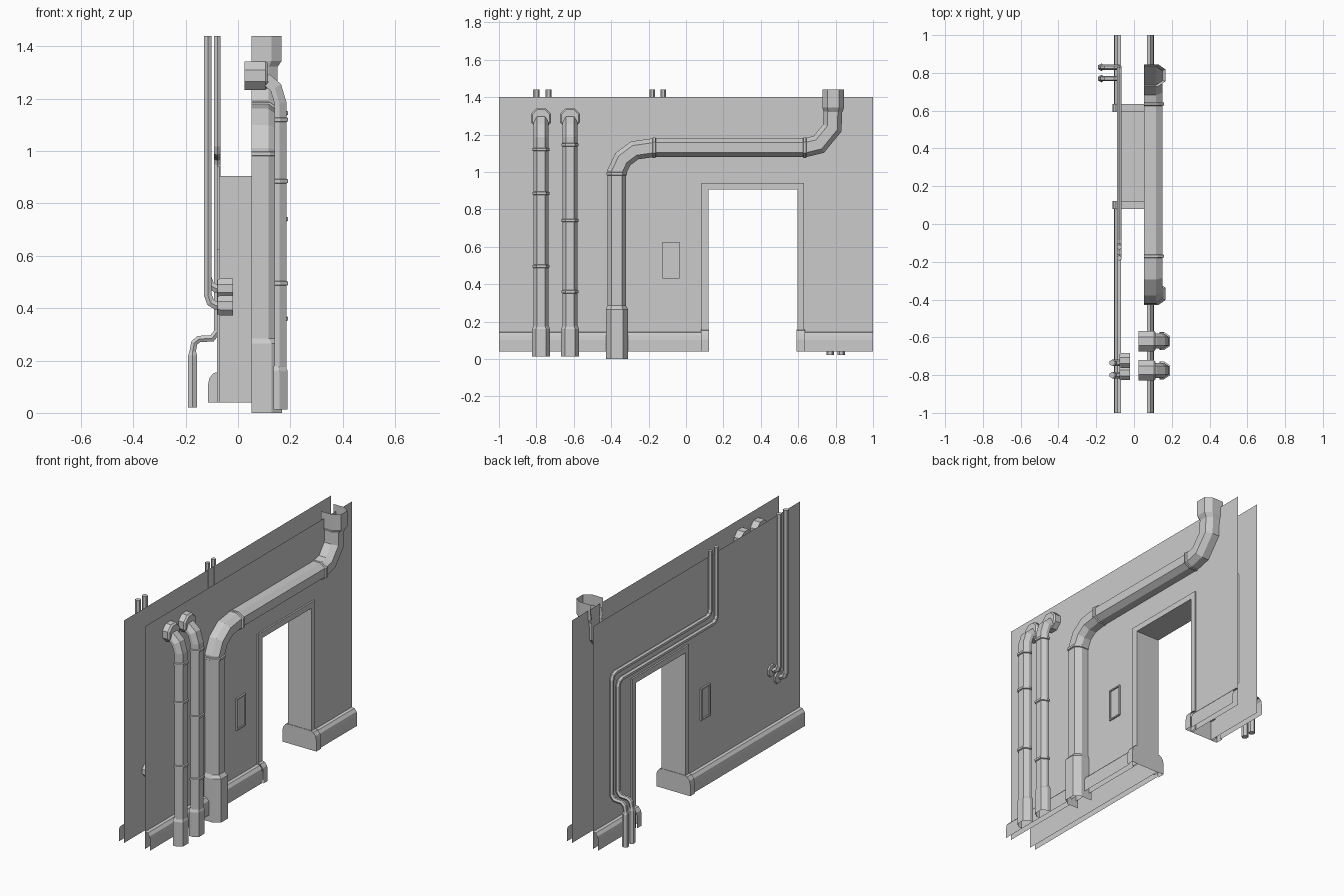
import bpy, bmesh, math
from mathutils import Vector as V

if "Cube" in bpy.data.objects:
    bpy.data.objects.remove(bpy.data.objects["Cube"])

X, Y, Z = V((1, 0, 0)), V((0, 1, 0)), V((0, 0, 1))


def finish(name, bm):
    me = bpy.data.meshes.new(name)
    bm.to_mesh(me)
    bm.free()
    ob = bpy.data.objects.new(name, me)
    bpy.context.collection.objects.link(ob)
    return ob


def sweep(name, path, prof, u, v, closed=False, scales=None, caps=()):
    """Mitred sweep: each ring is the last one slid along the path to the bisecting plane."""
    path = [V(p) for p in path]
    scales = scales or [1] * len(path)
    ring = [path[0] + u * a + v * b for a, b in prof]
    rings = [ring]
    for i in range(1, len(path)):
        d = (path[i] - path[i - 1]).normalized()
        nxt = (path[i + 1] - path[i]).normalized() if i + 1 < len(path) else d
        n = (d + nxt).normalized()
        ring = [p + d * ((path[i] - p).dot(n) / d.dot(n)) for p in ring]
        rings.append(ring)
    bm = bmesh.new()
    vs = [[bm.verts.new(c + (p - c) * s) for p in r] for r, c, s in zip(rings, path, scales)]
    k = len(prof)
    mid = sum((w.co for w in vs[0] + vs[1]), V()) / (2 * k)
    score = 0
    for i in range(len(vs) - 1):
        for j in range(k if closed else k - 1):
            q = (j + 1) % k
            f = bm.faces.new((vs[i][j], vs[i][q], vs[i + 1][q], vs[i + 1][j]))
            if i == 0:
                f.normal_update()
                score += f.normal.dot(f.calc_center_median() - mid) * f.calc_area()
    for c in caps:
        bm.faces.new(vs[c] if c else vs[c][::-1])
    if score < 0:
        bmesh.ops.reverse_faces(bm, faces=bm.faces[:])
    return finish(name, bm)


def collar(name, p, d, prof, u, v, k, h=.009):
    p = V(p)
    sweep(name, [p + d * t for t in (-h, -h * .7, h * .7, h)], prof, u, v, scales=[1, k, k, 1])


def octagon_disc(name, x0, x1, y, z, r):
    pts = [(r * math.cos(math.pi * (i + .5) / 4), r * math.sin(math.pi * (i + .5) / 4)) for i in range(8)]
    e = .01 if x1 > x0 else -.01
    sweep(name, [(x0, y, z), (x1 - e, y, z), (x1, y, z)], pts, Y, Z, True, [1, 1, .85], (0, -1))


# Wall sheets with doorway
D0, D1, DZ, W = .12, .595, .905, .07
outline = [(-1, .04), (D0, .04), (D0, DZ), (D1, DZ), (D1, .04), (1, .04), (1, 1.4), (-1, 1.4)]
for s, side in ((1, "right"), (-1, "left")):
    bm = bmesh.new()
    bm.faces.new([bm.verts.new((s * W, y, z)) for y, z in outline[::s]])
    finish("wall_" + side, bm)

    # Skirting
    skirt = [(s * a, b) for a, b in ((.106, .04), (.106, .1), (.102, .125), (.088, .142), (W, .145))]
    for y0, y1, end in ((-1, .085, "long"), (.632, 1, "short")):
        sweep(f"skirting_{side}_{end}", [(0, y0, 0), (0, y1, 0)], skirt, X, Z)

    # Door trim
    sweep("door_trim_" + side, [(s * W, D0, .04), (s * W, D0, DZ), (s * W, D1, DZ), (s * W, D1, .04)],
          [(0, 0), (0, .01), (.036, .01), (.036, 0)], -Y, X * s)

    # Recessed wall panel
    bm = bmesh.new()
    loop = [(-.125, .43), (-.035, .43), (-.035, .625), (-.125, .625)]
    base = [bm.verts.new((s * W, y, z)) for y, z in loop[::s]]
    f = bm.faces.new(base)
    top = bmesh.ops.extrude_discrete_faces(bm, faces=[f])["faces"][0]
    bmesh.ops.delete(bm, geom=[w for w in bm.verts if w not in top.verts], context='VERTS')
    for t in top.verts:
        t.co.x = s * .08
    outer = [w for w in top.verts]
    feet = [bm.verts.new((s * W, w.co.y, w.co.z)) for w in outer]
    for i in range(4):
        j = (i + 1) % 4
        bm.faces.new((outer[i], feet[i], feet[j], outer[j]))
    bmesh.ops.inset_region(bm, faces=[top], thickness=.011)
    bmesh.ops.inset_region(bm, faces=[top], thickness=.001, depth=-.007)
    finish("wall_panel_" + side, bm)

# Doorway reveal
sweep("door_reveal", [(0, D0, .04), (0, D0, DZ), (0, D1, DZ), (0, D1, .04)], [(0, -W), (0, W)], Y, X)

# Skirting end caps at the doorway
half = [(.115, .04), (.115, .105), (.11, .132), (.094, .152), (W, .157)]
cap = half + [(-a, b) for a, b in half[::-1]]
sweep("skirting_cap_a", [(0, .08, 0), (0, .123, 0)], cap, X, Z, caps=(-1,))
sweep("skirting_cap_b", [(0, .636, 0), (0, .592, 0)], cap, X, Z, caps=(-1,))

# Big duct, open towards the wall
duct = [(-.05, 0), (-.05, .065), (-.027, .098), (.027, .098), (.05, .065), (.05, 0)]
dx = .052
route = [(-.37, .2), (-.37, 1.0), (-.338, 1.068), (-.275, 1.115), (-.17, 1.13),
         (.64, 1.13), (.71, 1.147), (.782, 1.235), (.787, 1.38)]
sweep("duct", [(dx, y, z) for y, z in route], duct, Y, X)
sweep("duct_foot", [(dx, -.37, z) for z in (0, .265, .285)], duct, Y, X, scales=[1.18, 1.18, 1])
sweep("duct_head", [(dx, .787, z) for z in (1.44, 1.345, 1.32)], duct, Y, X, scales=[1.17, 1.17, 1])
collar("duct_collar_low", (dx, -.37, .99), Z, duct, Y, X, 1.08)
for y in (-.17, .635):
    collar("duct_collar", (dx, y, 1.13), Y, duct, Z, X, 1.1)

# Two vertical pipes with elbows into wall flanges
pipe = [(-.04, 0), (-.04, .018), (-.022, .045), (.022, .045), (.04, .018), (.04, 0)]
px = .14
for y, rings in ((-.775, (1.12, .885, .495)), (-.62, (1.145, .74, .36))):
    sweep("pipe", [(px, y, .1), (px, y, 1.18), (.125, y, 1.23), (.1, y, 1.252), (.06, y, 1.258)], pipe, Y, X)
    sweep("pipe_foot", [(px - .004, y, z) for z in (.012, .16, .18)], pipe, Y, X, scales=[1.2, 1.2, 1])
    octagon_disc("pipe_flange", .025, .115, y, 1.288, .059)
    for z in rings:
        collar("pipe_collar", (px, y, z), Z, pipe, Y, X, 1.15)


def hexagon(r):
    return [(r * math.cos(math.pi * i / 3), r * math.sin(math.pi * i / 3)) for i in range(6)]


# Conduit pair over the doorway on the left face
cx, b = -.079, .035
for ya, zh, yb, drop in ((-.18, .985, .77, .285), (-.122, 1.045, .83, .285)):
    sweep("conduit", [(cx, ya, 1.44), (cx, ya, zh + b), (cx, ya + .01, zh + .01), (cx, ya + b, zh),
                      (cx, yb - b, zh), (cx, yb - .01, zh - .01), (cx, yb, zh - b),
                      (cx, yb, drop + .025), (cx - .02, yb, drop), (-.15, yb, drop - .003),
                      (-.167, yb, drop - .018), (-.173, yb, drop - .05), (-.173, yb, .1)],
          hexagon(.014), Y, X, True, caps=(0,))
    sweep("conduit_foot", [(-.173, yb, z) for z in (.02, .22, .235)], hexagon(.02), Y, X, True,
          scales=[1, 1, .7], caps=(0,))

# Conduit pair dropping into flanges
for y, z in ((-.8, .41), (-.735, .475)):
    sweep("drop_conduit", [(-.115, y, 1.44), (-.115, y, z + .04), (-.105, y, z + .012), (-.085, y, z), (-.05, y, z)],
          hexagon(.017), Y, X, True, caps=(0,))
    octagon_disc("conduit_flange", -.02, -.078, y + .012, z, .042)
